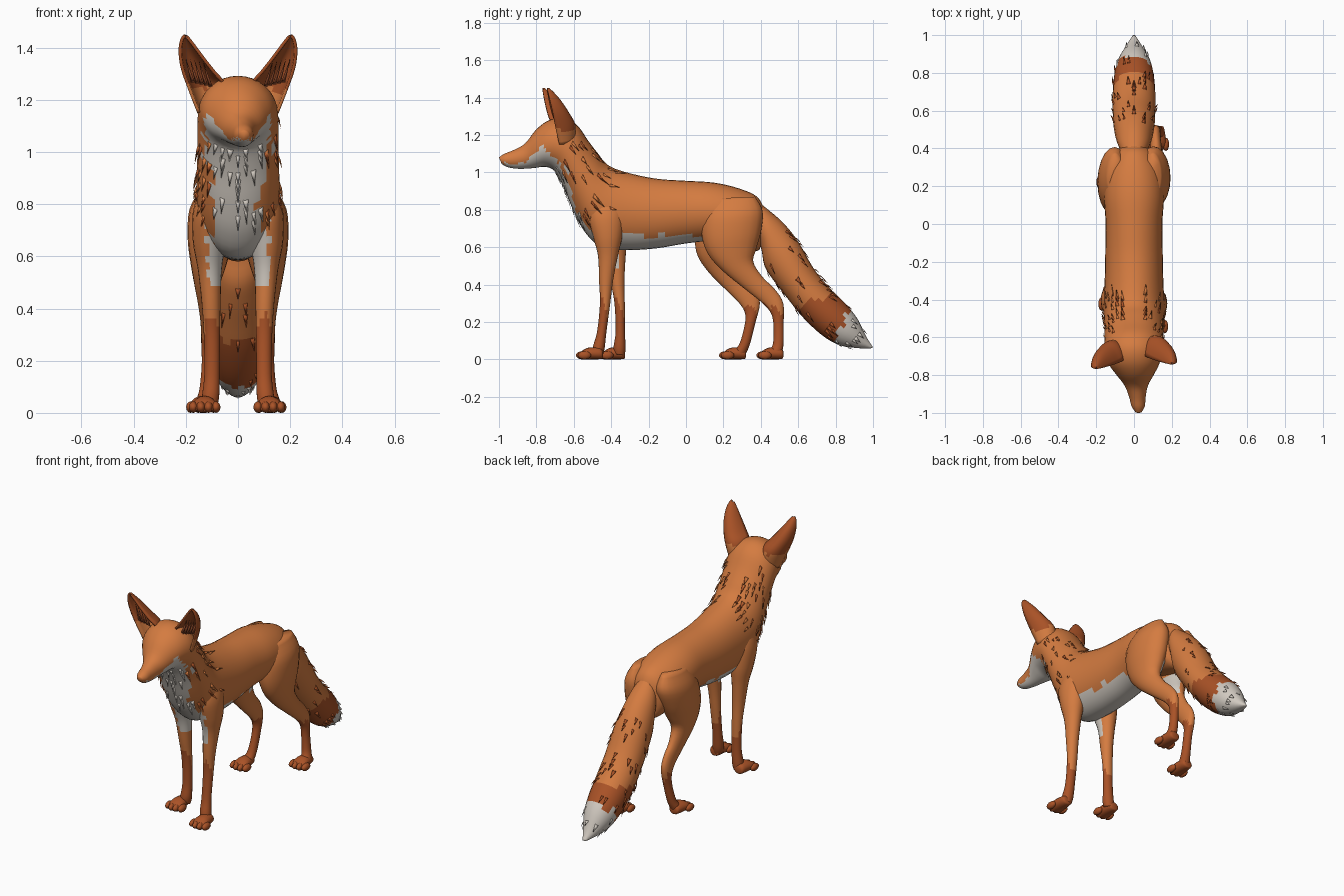
import bpy, bmesh, math, random
from mathutils import Vector

if "Cube" in bpy.data.objects:
    bpy.data.objects.remove(bpy.data.objects["Cube"])

random.seed(4)
ORANGE, RUST, CREAM, BROWN = range(4)
MATS = []
for name, col in (("orange_fur", (0.66, 0.20, 0.052)), ("rust_fur", (0.40, 0.085, 0.02)),
                  ("cream_fur", (0.64, 0.59, 0.53)), ("brown_fur", (0.20, 0.05, 0.018))):
    m = bpy.data.materials.new(name)
    m.diffuse_color = (*col, 1)
    m.use_nodes = True
    m.node_tree.nodes["Principled BSDF"].inputs["Base Color"].default_value = m.diffuse_color
    MATS.append(m)


def finish(name, bm, rule, fix=True):
    """Turn a bmesh into a smooth object coloured by rule(centre, normal)."""
    if fix:
        bmesh.ops.recalc_face_normals(bm, faces=bm.faces)
    bm.normal_update()
    for f in bm.faces:
        f.smooth = True
        f.material_index = rule(f.calc_center_median(), f.normal)
    me = bpy.data.meshes.new(name)
    bm.to_mesh(me)
    bm.free()
    for m in MATS:
        me.materials.append(m)
    ob = bpy.data.objects.new(name, me)
    bpy.context.collection.objects.link(ob)
    return ob


def resample(rows, sub):
    """Catmull-Rom interpolation of parameter rows."""
    out = []
    for i in range(len(rows) - 1):
        a, b, c, d = rows[max(i - 1, 0)], rows[i], rows[i + 1], rows[min(i + 2, len(rows) - 1)]
        for k in range(sub):
            t = k / sub
            out.append([0.5 * (2 * q + (r - p) * t + (2 * p - 5 * q + 4 * r - s) * t * t
                               + (3 * q - p - 3 * r + s) * t ** 3) for p, q, r, s in zip(a, b, c, d)])
    return out + [list(rows[-1])]


def loft(name, rows, rule, seg=24, sub=4):
    """Rows: upper edge y,z / lower edge y,z / half width / centre x."""
    grid = []
    for ty, tz, by, bz, w, x in resample(rows, sub):
        ring = []
        for j in range(seg):
            t = 2 * math.pi * j / seg
            c, s = math.cos(t) / 2, math.sin(t)
            ring.append(Vector((x + w * s, (ty + by) / 2 + (ty - by) * c, (tz + bz) / 2 + (tz - bz) * c)))
        grid.append(ring)
    bm = bmesh.new()
    vs = [[bm.verts.new(p) for p in ring] for ring in grid]
    for a, b in zip(vs, vs[1:]):
        for j in range(seg):
            bm.faces.new((a[j], a[(j + 1) % seg], b[(j + 1) % seg], b[j]))
    bm.faces.new(vs[0])
    bm.faces.new(vs[-1])
    finish(name, bm, rule)
    return grid


def tufts(name, grid, count, rows, cols, step, length, rule):
    """Small pointed locks lying along a lofted surface."""
    bm = bmesh.new()
    seg = len(grid[0])
    for _ in range(count):
        i, j = random.randint(*rows), random.randint(*cols) % seg
        p = grid[i][j]
        mid = sum(grid[i], Vector()) / seg
        out = (p - mid).normalized()
        along = (grid[i + step][j] - p).normalized()
        side = (grid[i][(j + 1) % seg] - grid[i][j - 1]).normalized() * random.uniform(0.008, 0.015)
        ln = length * random.uniform(0.7, 1.2)
        a, b = bm.verts.new(p + side - out * 0.004), bm.verts.new(p - side - out * 0.004)
        c = bm.verts.new(p + out * 0.008 + along * ln * 0.4)
        d = bm.verts.new(p + out * 0.012 + along * ln)
        for f in ((a, b, c), (a, c, d), (c, b, d), (b, a, d)):
            bm.faces.new(f)
    finish(name, bm, rule)


def jag(r=0.014):
    return random.uniform(-r, r)


# Body, neck and head in one loft
def body_rule(c, n):
    if c.y < -0.70:
        cheek = 0.10 * max(0, 1 - abs(c.y + 0.77) / 0.09)
        return CREAM if c.z < 1.05 + cheek + jag(0.008) else ORANGE
    if c.y < -0.36:
        lim = 0.075 + 0.05 * min(1, abs(c.z - 0.78) / 0.2)
        front = c.z + 1.6 * c.y < 0.02 if c.z > 0.75 else True
        low = n.y < -0.1 or n.z < -0.5
        return CREAM if low and front and abs(c.x) < lim + jag() else ORANGE
    return CREAM if c.y < 0.1 and c.z < 0.665 + jag() else ORANGE


body = loft("body_and_head", [
    (.42, .80, .40, .62, .05, 0), (.38, .87, .38, .58, .105, 0), (.28, .915, .26, .60, .15, 0),
    (.15, .945, .13, .63, .158, 0), (0, .955, 0, .62, .15, 0), (-.15, .965, -.15, .595, .152, 0),
    (-.28, .99, -.30, .585, .155, 0), (-.38, 1.02, -.45, .60, .16, 0), (-.43, 1.05, -.54, .68, .16, 0),
    (-.47, 1.10, -.60, .79, .157, 0), (-.52, 1.165, -.645, .90, .155, 0), (-.58, 1.25, -.69, .99, .155, 0),
    (-.65, 1.29, -.72, 1.02, .15, 0), (-.73, 1.28, -.76, 1.03, .132, 0), (-.80, 1.23, -.80, 1.025, .098, .006),
    (-.86, 1.155, -.85, 1.02, .062, .012), (-.92, 1.12, -.91, 1.02, .044, .018),
    (-.97, 1.10, -.96, 1.03, .035, .022), (-1.0, 1.08, -.985, 1.045, .018, .024)], body_rule, seg=32)

# Ruff locks round the neck and pale locks on the chest
fur_mix = lambda c, n: RUST if math.sin(c.y * 91 + c.z * 57) > 0.2 else ORANGE
tufts("neck_ruff_right", body, 45, (28, 45), (2, 12), -2, 0.065, fur_mix)
tufts("neck_ruff_left", body, 45, (28, 45), (20, 30), -2, 0.065, fur_mix)
tufts("chest_locks", body, 30, (34, 46), (13, 19), -2, 0.06, lambda c, n: CREAM)


# Bushy tail with a dark band and a pale tip
def tail_rule(c, n):
    s = c.y - 0.7 * c.z + jag(0.025)
    return CREAM if s > 0.70 else RUST if s > 0.47 + 0.12 * n.z else ORANGE


tail = loft("tail", [
    (.37, .855, .36, .66, .06, 0), (.44, .80, .40, .60, .085, 0), (.52, .73, .42, .50, .10, 0),
    (.60, .63, .47, .42, .11, 0), (.68, .49, .54, .33, .113, 0), (.76, .39, .62, .23, .113, 0),
    (.85, .30, .72, .135, .105, 0), (.915, .22, .81, .08, .085, 0), (.965, .12, .90, .062, .045, 0),
    (1.0, .065, .985, .058, .01, 0)], tail_rule)
tufts("tail_locks", tail, 60, (9, 25), (0, 23), 2, 0.06, lambda c, n: RUST)
tufts("tail_tip_locks", tail, 16, (27, 31), (0, 23), 2, 0.05, lambda c, n: CREAM)

# Legs: edges are front then back; far-side legs are sheared in y to change the stride
FORE = [(-.50, .86, -.36, .88, .04, .10), (-.52, .76, -.33, .78, .068, .105), (-.495, .65, -.34, .66, .063, .11),
        (-.47, .55, -.365, .55, .046, .108), (-.465, .42, -.39, .42, .036, .103), (-.46, .30, -.405, .30, .031, .10),
        (-.475, .15, -.425, .15, .029, .10), (-.497, .07, -.435, .06, .033, .105), (-.50, .03, -.445, .02, .03, .11)]
HIND = [(.14, .86, .37, .87, .04, .10), (.09, .77, .41, .79, .083, .103), (.085, .66, .40, .68, .086, .107),
        (.12, .56, .375, .59, .07, .112), (.20, .47, .36, .52, .05, .118), (.31, .38, .41, .44, .034, .118),
        (.41, .30, .475, .375, .028, .115), (.455, .245, .52, .30, .026, .115), (.468, .18, .522, .19, .024, .115),
        (.466, .09, .522, .09, .026, .122), (.45, .05, .515, .04, .031, .13), (.45, .03, .51, .02, .028, .13)]


def fore_rule(c, n):
    if c.z < 0.29 + jag(0.02) - 0.08 * n.y:
        return RUST
    return CREAM if c.z > 0.48 and n.y < 0.2 and abs(c.x) < 0.118 + jag(0.008) else ORANGE


def hind_rule(c, n):
    if c.z < 0.27 + jag(0.015) - 0.03 * n.y:
        return RUST
    inner = n.x * c.x < -0.03 and n.y > 0
    return CREAM if 0.5 < c.z < 0.6 and inner else ORANGE


def leg(name, rows, rule, side, shift, top, heel, foot_x):
    sh = lambda y, z: y + shift * max(0, 1 - z / top)
    loft(name + "_leg", [(sh(a, b), b, sh(c, d), d, w, x * side) for a, b, c, d, w, x in rows], rule, seg=20)
    h, x = heel + shift, foot_x * side
    loft(name + "_foot", [(h, .045, h, .012, .022, x), (h - .015, .062, h - .01, .002, .034, x),
                          (h - .07, .064, h - .07, .0, .044, x), (h - .105, .05, h - .105, .0, .047, x),
                          (h - .125, .03, h - .125, .004, .035, x)], lambda c, n: RUST, seg=16)
    # Four rounded toes
    bm = bmesh.new()
    for k in range(4):
        r = bmesh.ops.create_uvsphere(bm, u_segments=10, v_segments=8, radius=1)
        for v in r["verts"]:
            v.co = Vector((x + (k - 1.5) * 0.029 + v.co.x * 0.018,
                           h - 0.113 + 0.010 * abs(k - 1.5) + v.co.y * 0.036, 0.022 + v.co.z * 0.022))
    finish(name + "_toes", bm, lambda c, n: RUST)


leg("front_right", FORE, fore_rule, 1, 0, .85, -.445, .12)
leg("front_left", FORE, fore_rule, -1, .12, .85, -.445, .128)
leg("hind_right", HIND, hind_rule, 1, 0, .8, .52, .125)
leg("hind_left", HIND, hind_rule, -1, -.2, .8, .52, .138)


# Ears: cupped shells open to the front. Rows: inner edge x,z / outer edge x,z / y / cup depth
EAR = [(.045, 1.22, .15, 1.15, -.69, .08), (.06, 1.27, .185, 1.24, -.71, .10), (.09, 1.305, .213, 1.32, -.725, .085),
       (.135, 1.362, .222, 1.385, -.74, .06), (.172, 1.412, .216, 1.428, -.75, .03), (.194, 1.44, .204, 1.447, -.755, .01)]
for side, label, yoff in ((1, "right", 0.012), (-1, "left", -0.012)):
    bm = bmesh.new()
    rings = []
    for ix, iz, ox, oz, y, d in resample(EAR, 4):
        ring = []
        for j in range(13):
            t = math.pi * j / 12
            k = 0.5 - 0.5 * math.cos(t)
            ring.append(bm.verts.new((side * (ix + (ox - ix) * k), y + yoff + d * math.sin(t), iz + (oz - iz) * k)))
        rings.append(ring)
    for a, b in zip(rings, rings[1:]):
        for j in range(12):
            q = (a[j], a[j + 1], b[j + 1], b[j])
            bm.faces.new(q if side < 0 else q[::-1])
    ear = finish(label + "_ear", bm, lambda c, n: ORANGE if c.z < 1.24 + jag() else RUST, fix=False)
    sol = ear.modifiers.new("thickness", "SOLIDIFY")
    sol.thickness, sol.offset = 0.012, 0

    # Dark hair locks inside the ear
    bm = bmesh.new()
    for k in range(5):
        x, z = 0.105 + 0.017 * k, 1.27 + 0.004 * k
        pts = [(x - .008, -.70, z - .02), (x + .008, -.70, z - .02), (x, -.715, z), (x + .028, -.70, z + .075)]
        a, b, c, d = [bm.verts.new((side * px, py + yoff, pz)) for px, py, pz in pts]
        for f in ((a, b, c), (a, c, d), (c, b, d), (b, a, d)):
            bm.faces.new(f)
    finish(label + "_ear_hair", bm, lambda c, n: BROWN)
